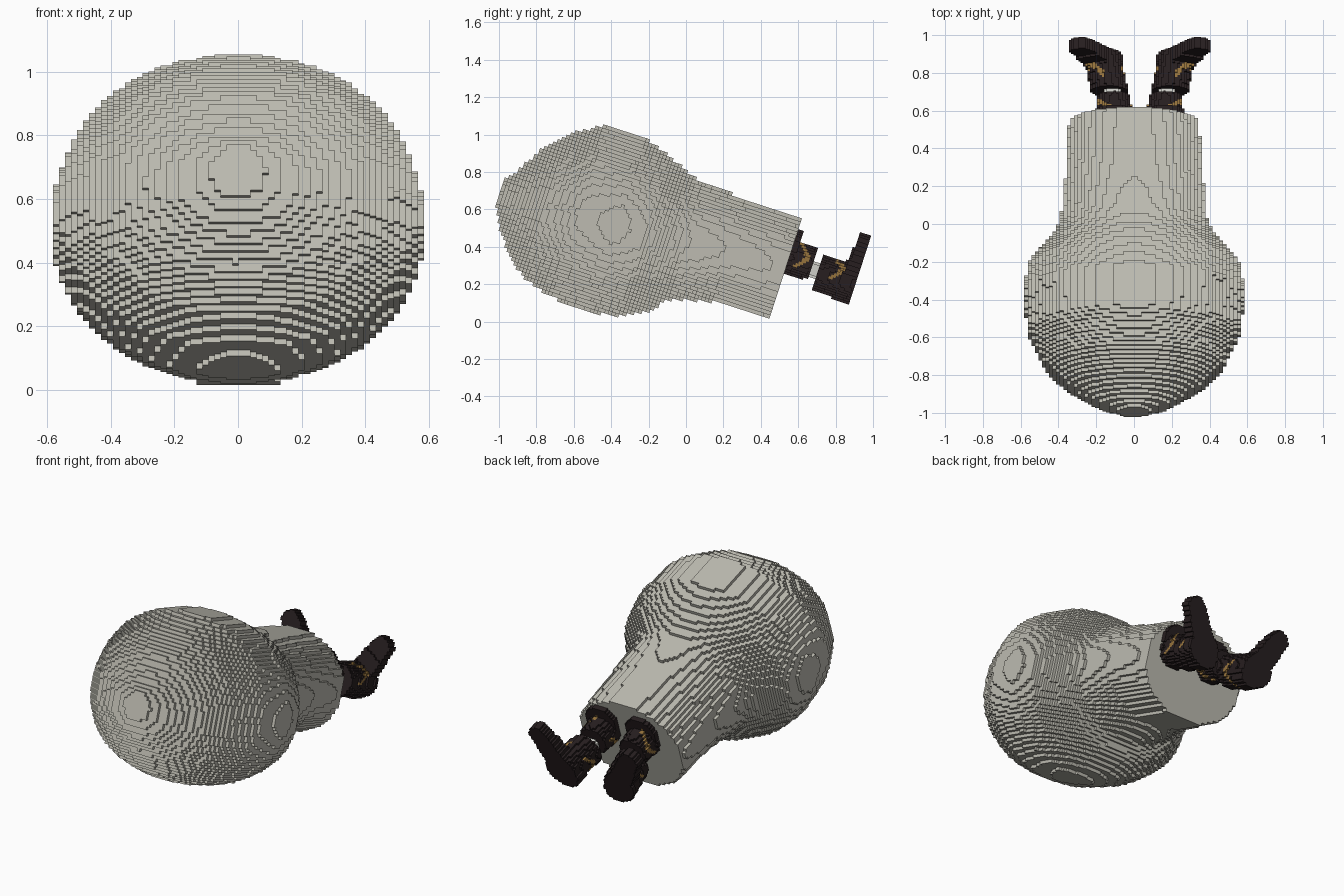
import bpy, bmesh, math

cube = bpy.data.objects.get("Cube")
if cube:
    bpy.data.objects.remove(cube, do_unlink=True)

TILT = math.radians(-18)   # whole figure leans down toward its feet


def material(name, rgb):
    m = bpy.data.materials.new(name)
    m.use_nodes = True
    m.diffuse_color = (*rgb, 1)
    m.node_tree.nodes["Principled BSDF"].inputs["Base Color"].default_value = (*rgb, 1)
    return m


CLOTH = material("pale grey cloth", (0.51, 0.50, 0.44))
LEATHER = material("dark leather", (0.020, 0.013, 0.014))
GOLD = material("gold trim", (0.30, 0.17, 0.045))
SOCK = material("light sock", (0.62, 0.62, 0.58))

# Each cell face: its step to the neighbour and its four corners
SIDES = [
    ((1, 0, 0), ((1, 0, 0), (1, 1, 0), (1, 1, 1), (1, 0, 1))),
    ((-1, 0, 0), ((0, 0, 0), (0, 0, 1), (0, 1, 1), (0, 1, 0))),
    ((0, 1, 0), ((0, 1, 0), (0, 1, 1), (1, 1, 1), (1, 1, 0))),
    ((0, -1, 0), ((0, 0, 0), (1, 0, 0), (1, 0, 1), (0, 0, 1))),
    ((0, 0, 1), ((0, 0, 1), (1, 0, 1), (1, 1, 1), (0, 1, 1))),
    ((0, 0, -1), ((0, 0, 0), (0, 1, 0), (1, 1, 0), (1, 0, 0))),
]


def add(a, b):
    return (a[0] + b[0], a[1] + b[1], a[2] + b[2])


def blocks(name, inside, low, high, size, mats, paint=None):
    """Fill a solid with small cubes and keep only the exposed faces."""
    n = [math.ceil((h - l) / size) for l, h in zip(low, high)]

    def centre(c):
        return [l + (i + 0.5) * size for l, i in zip(low, c)]

    cells = {(i, j, k) for i in range(n[0]) for j in range(n[1]) for k in range(n[2])
             if inside(*centre((i, j, k)))}
    bm = bmesh.new()
    verts = {}
    for c in sorted(cells):
        for step, corners in SIDES:
            if add(c, step) in cells:
                continue
            quad = []
            for corner in corners:
                p = add(c, corner)
                if p not in verts:
                    verts[p] = bm.verts.new([l + i * size for l, i in zip(low, p)])
                quad.append(verts[p])
            face = bm.faces.new(quad)
            face.material_index = paint(*centre(c)) if paint else 0
    mesh = bpy.data.meshes.new(name)
    bm.to_mesh(mesh)
    bm.free()
    for m in mats:
        mesh.materials.append(m)
    ob = bpy.data.objects.new(name, mesh)
    ob.rotation_euler.x = TILT
    bpy.context.collection.objects.link(ob)


# Wrapped body: length, half width, top, bottom
PROFILE = [
    (-1.16, 0.06, 0.42, 0.28),
    (-1.11, 0.20, 0.48, 0.18),
    (-1.01, 0.37, 0.65, 0.05),
    (-0.91, 0.47, 0.76, -0.04),
    (-0.73, 0.56, 0.865, -0.10),
    (-0.51, 0.588, 0.865, -0.113),
    (-0.35, 0.56, 0.81, -0.083),
    (-0.20, 0.43, 0.75, -0.01),
    (-0.13, 0.39, 0.735, 0.08),
    (0.11, 0.365, 0.72, 0.148),
    (0.42, 0.345, 0.715, 0.145),
]


def body(x, u, w):
    for a, b in zip(PROFILE, PROFILE[1:]):
        if a[0] <= u < b[0]:
            t = (u - a[0]) / (b[0] - a[0])
            half, top, bottom = [p + (q - p) * t for p, q in zip(a[1:], b[1:])]
            dx = abs(x) / half
            dw = abs(2 * w - top - bottom) / (top - bottom)
            return dx ** 2.1 + dw ** 2.1 < 1
    return False


blocks("wrapped_body", body, (-0.6, -1.16, -0.13), (0.6, 0.42, 0.88), 0.0188, [CLOTH])


# Legs: cuff, sock and boot, mirrored about a slightly shifted centre line
def disc(x, w, cx, cw, r):
    return (x - cx) ** 2 + (w - cw) ** 2 < r * r


def cuff(x, u, w):
    if 0.41 < u < 0.45 and disc(x, w, 0.135, 0.56, 0.10):
        return True
    return 0.41 < u < 0.55 and disc(x, w, 0.135, 0.50, 0.10 - 0.1 * (u - 0.41))


def sock(x, u, w):
    return 0.53 < u < 0.62 and disc(x, w, 0.145, 0.473, 0.048)


def boot(x, u, w):
    if 0.59 < u < 0.80 and disc(x, w, 0.16 + 0.2 * (u - 0.59), 0.465, 0.098):
        return True
    # foot running outward from heel to toe
    t = max(0, min(1, ((x - 0.17) * 0.14 + (w - 0.43) * 0.25) / 0.0821))
    return 0.70 + 0.04 * t < u < 0.805 and disc(
        x, w, 0.17 + 0.14 * t, 0.43 + 0.25 * t, 0.078 - 0.018 * t)


def trim(start, cx):
    """Gold diagonal clasps on the upper and outer sides."""
    def rule(x, u, w):
        angle = math.atan2(w - 0.48, x - cx)
        return int(abs(u - start - 0.03 * math.sin(3 * angle)) < 0.016
                   and math.sin(2 * angle + 0.4) > -0.2 and w < 0.60)
    return rule


def mirrored(rule, side):
    return lambda x, u, w: rule(side * (x - 0.03), u, w)


for side, label in ((1, "left"), (-1, "right")):
    low = (-0.47, 0.40, 0.33)
    high = (0.47, 0.82, 0.76)
    for part, solid, mats, paint in (
            ("cuff", cuff, [LEATHER, GOLD], trim(0.48, 0.135)),
            ("sock", sock, [SOCK], None),
            ("boot", boot, [LEATHER, GOLD], trim(0.68, 0.18))):
        blocks(f"{label}_{part}", mirrored(solid, side), low, high, 0.0125, mats,
               mirrored(paint, side) if paint else None)
